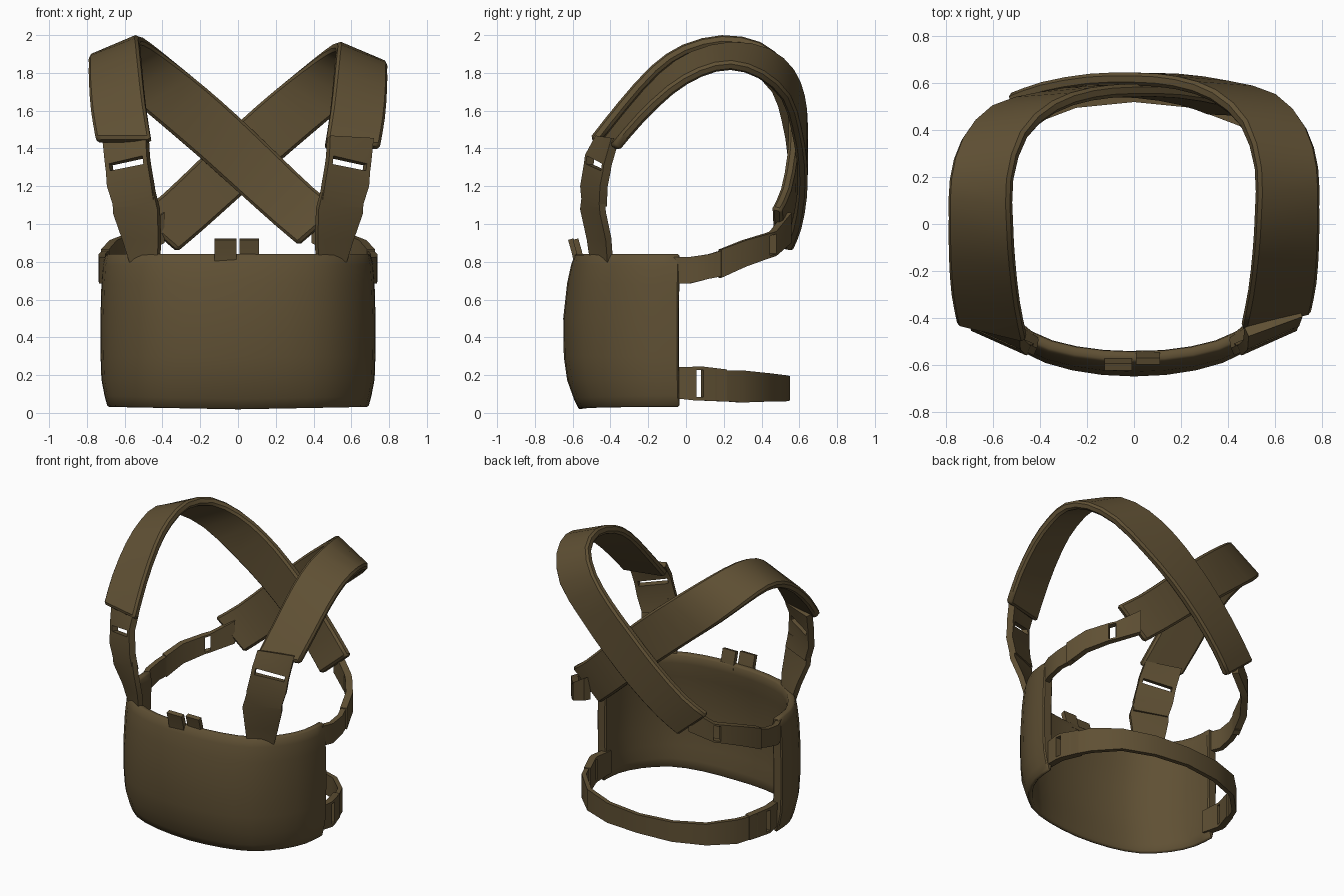
import bpy
from mathutils import Vector

if "Cube" in bpy.data.objects:
    bpy.data.objects.remove(bpy.data.objects["Cube"])

cloth = bpy.data.materials.new("olive_brown_fabric")
cloth.diffuse_color = (0.115, 0.080, 0.034, 1)
cloth.use_nodes = True
cloth.node_tree.nodes["Principled BSDF"].inputs["Base Color"].default_value = cloth.diffuse_color


def finish(name, verts, faces, thick, bevel=0.0, weights=None):
    """Turn a sheet of faces into a solid, softly shaded part."""
    me = bpy.data.meshes.new(name)
    me.from_pydata([tuple(v) for v in verts], [], faces)
    me.materials.append(cloth)
    ob = bpy.data.objects.new(name, me)
    bpy.context.collection.objects.link(ob)
    bpy.ops.object.select_all(action='DESELECT')
    bpy.context.view_layer.objects.active = ob
    ob.select_set(True)
    sol = ob.modifiers.new("solid", 'SOLIDIFY')
    sol.thickness, sol.offset = thick, 0
    if weights:
        group = ob.vertex_groups.new(name="thickness")
        for i, w in enumerate(weights):
            group.add([i], w, 'REPLACE')
        sol.vertex_group = group.name
    bpy.ops.object.modifier_apply(modifier="solid")
    if bevel:
        bev = ob.modifiers.new("bevel", 'BEVEL')
        bev.width, bev.segments, bev.angle_limit = bevel, 1, 0.9
        bpy.ops.object.modifier_apply(modifier="bevel")
    bpy.ops.object.shade_smooth_by_angle(angle=0.7)
    return ob


def spline(pts, n):
    """Catmull-Rom through the points, n steps per span."""
    p = [Vector(q) for q in pts]
    p = [2 * p[0] - p[1]] + p + [2 * p[-1] - p[-2]]
    out = []
    for i in range(1, len(p) - 2):
        a, b, c, d = p[i - 1:i + 3]
        for k in range(n):
            t = k / n
            out.append(0.5 * (2 * b + (c - a) * t + (2 * a - 5 * b + 4 * c - d) * t * t
                              + (3 * b - a - 3 * c + d) * t ** 3))
    return out + [p[-2]]


def ribbon(name, inner, outer, thick, s=1, slot=None, bevel=0.0, shift=(0, 0, 0)):
    """Band between two edge lines; slot = span index left open in its middle."""
    us = (0, 0.1, 0.9, 1)
    flip = Vector((s, 1, 1))
    verts = [Vector(a).lerp(Vector(b), u) * flip + Vector(shift)
             for a, b in zip(inner, outer) for u in us]
    faces = [(r * 4 + c, r * 4 + c + 1, r * 4 + c + 5, r * 4 + c + 4)
             for r in range(len(inner) - 1) for c in range(3) if not (r == slot and c == 1)]
    return finish(name, verts, faces, thick, bevel)


def band(name, path, thick, s=1, slot=None, bevel=0.0):
    """Upright webbing along a path of (x, y, z centre, height)."""
    lo = [(x, y, z - h / 2) for x, y, z, h in path]
    hi = [(x, y, z + h / 2) for x, y, z, h in path]
    return ribbon(name, lo, hi, thick, s, slot, bevel)


# curved front panel, bulging at mid height and thinning to its edges
half = [(0, -.56), (.25, -.54), (.45, -.475), (.59, -.34), (.665, -.19), (.68, -.035)]
plan = spline([(-x, y, 0) for x, y in half[:0:-1]] + [(x, y, 0) for x, y in half], 2)
rows = [(.02, -.005, .35), (.08, .01, .7), (.18, .035, 1), (.3, .052, 1), (.5, .055, 1),
        (.68, .035, 1), (.78, .015, .95), (.84, .005, .6)]
verts, weights = [], []
for z, out, w in rows:
    for p in plan:
        d = p.normalized()
        zz = z + (.012 * abs(p.x) / .68 if z < .1 else 0)
        verts.append((p.x + d.x * out * .25, p.y + min(d.y, 0) * out, zz))
        weights.append(w)
n = len(plan)
finish("front_panel", verts,
       [(r * n + c, r * n + c + 1, r * n + n + c + 1, r * n + n + c)
        for r in range(len(rows) - 1) for c in range(n - 1)], .07, .008, weights)

# two small tabs on the panel's top edge
for name, x0, x1, y in (("tab_left", -.125, -.008, -.60), ("tab_right", .008, .11, -.575)):
    ribbon(name, [(x0, y + .02, .80), (x0, y + .01, .85), (x0, y - .01, .92)],
           [(x1, y + .02, .80), (x1, y + .01, .85), (x1, y - .01, .92)], .03)

# padded shoulder straps that cross on the back
neck_edge = [(.46, -.46, 1.43), (.49, -.31, 1.62), (.51, -.14, 1.81), (.52, .02, 1.92),
             (.52, .22, 1.97), (.46, .41, 1.94), (.33, .53, 1.84), (.17, .585, 1.71),
             (0, .60, 1.56), (-.2, .595, 1.37), (-.4, .56, 1.18), (-.54, .51, 1.07)]
arm_edge = [(.75, -.39, 1.43), (.775, -.26, 1.58), (.785, -.10, 1.73), (.785, .06, 1.825),
            (.78, .22, 1.86), (.73, .38, 1.81), (.61, .51, 1.69), (.41, .565, 1.52),
            (.20, .595, 1.34), (0, .595, 1.16), (-.19, .565, .99), (-.32, .52, .88)]
for s, side, shift in ((1, "right", (0, .018, -.025)), (-1, "left", (0, -.03, .01))):
    ribbon("shoulder_strap_" + side, spline(neck_edge, 2), spline(arm_edge, 2),
           .055, s, bevel=.014, shift=shift)

    # slotted buckle and webbing from shoulder strap down to the panel
    ribbon("front_buckle_" + side,
           [(.48, -.46, 1.46), (.475, -.515, 1.36), (.47, -.52, 1.32), (.45, -.54, 1.2),
            (.435, -.53, 1.1)],
           [(.71, -.375, 1.45), (.695, -.415, 1.31), (.69, -.42, 1.275), (.685, -.435, 1.2),
            (.65, -.44, 1.09)], .045, s, slot=1)
    ribbon("front_webbing_" + side,
           [(.45, -.53, 1.2), (.42, -.545, 1.08), (.415, -.51, .92), (.42, -.49, .78)],
           [(.66, -.45, 1.2), (.655, -.44, 1.06), (.605, -.41, .92), (.56, -.40, .78)],
           .035, s)

    # upper side webbing from panel corner to the back strap end
    band("side_webbing_" + side,
         [(.68, -.08, .755, .14), (.72, .02, .755, .14), (.72, .12, .775, .13),
          (.69, .22, .80, .14)], .035, s)
    band("side_buckle_" + side,
         [(.705, .18, .79, .15), (.66, .31, .845, .14), (.57, .43, .885, .13),
          (.54, .46, .895, .13), (.40, .54, .98, .16)], .045, s, slot=2)

    # lower belt buckle beside the panel
    band("belt_buckle_" + side,
         [(.665, -.08, .16, .16), (.68, .055, .155, .18), (.675, .085, .155, .18),
          (.63, .21, .145, .17)], .045, s, slot=1)

# lower belt around the back
half_belt = [(.66, .15, .145, .16), (.60, .29, .14, .17), (.46, .43, .135, .15),
             (.25, .51, .13, .14), (0, .535, .13, .13)]
band("lower_belt", half_belt + [(-x, y, z, h) for x, y, z, h in half_belt[-2::-1]], .03)
